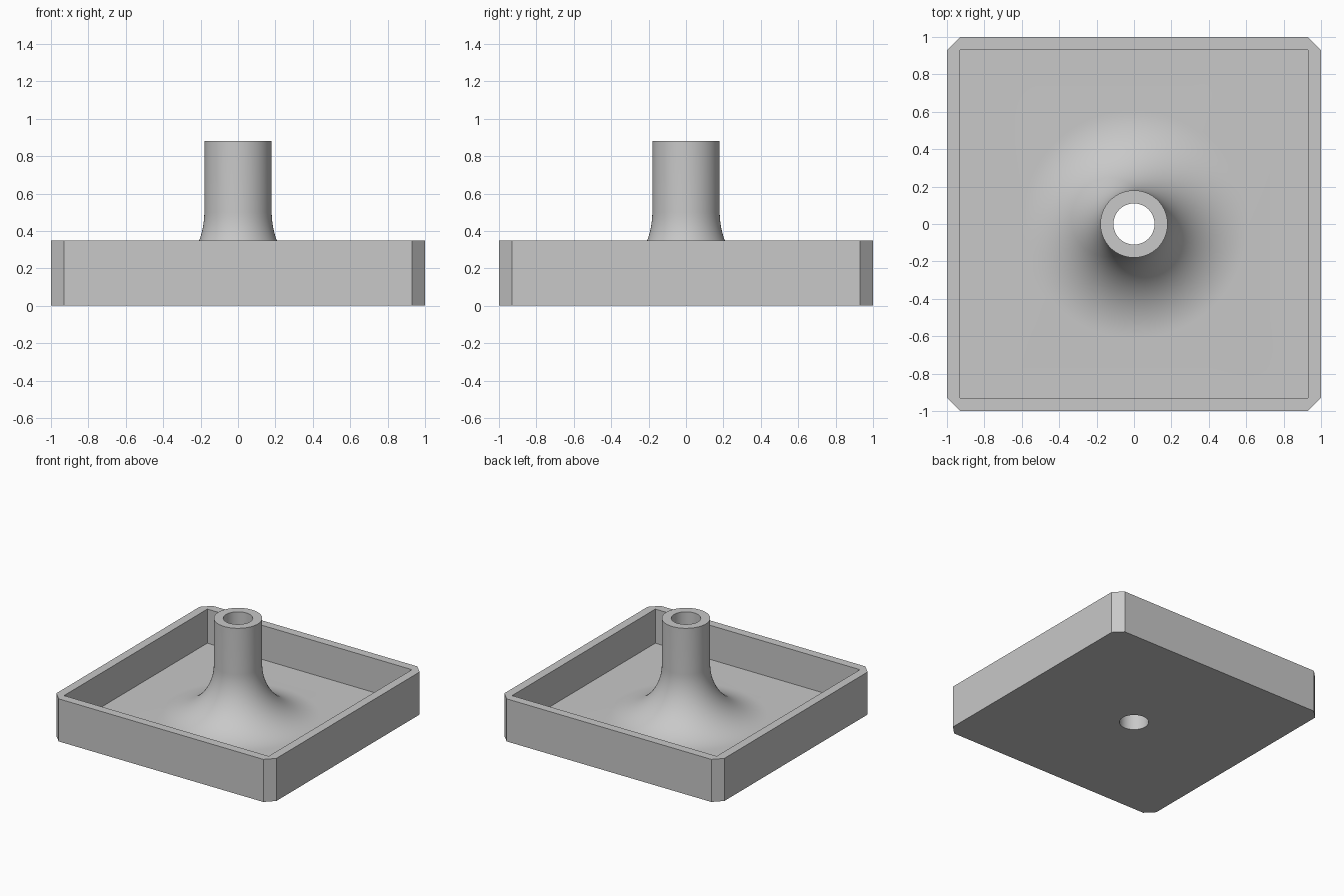
import bpy, bmesh
from math import sin, cos, pi, radians

cube = bpy.data.objects.get("Cube")
if cube:
    bpy.data.objects.remove(cube, do_unlink=True)

WALL, HEIGHT, TOP = 0.07, 0.35, 0.88
OUTER, BORE, FILLET = 0.18, 0.11, 0.43
SIDES = 96

grey = bpy.data.materials.new("plain grey")
grey.use_nodes = True
colour = (0.58, 0.58, 0.58, 1)
grey.diffuse_color = colour
grey.node_tree.nodes["Principled BSDF"].inputs["Base Color"].default_value = colour


def add_object(name, bm):
    bmesh.ops.recalc_face_normals(bm, faces=bm.faces)
    mesh = bpy.data.meshes.new(name)
    bm.to_mesh(mesh)
    bm.free()
    mesh.materials.append(grey)
    obj = bpy.data.objects.new(name, mesh)
    bpy.context.collection.objects.link(obj)
    return obj


def prism(name, outline, z0, z1):
    bm = bmesh.new()
    base = bm.faces.new([bm.verts.new((x, y, z0)) for x, y in outline])
    top = bmesh.ops.extrude_face_region(bm, geom=[base])["geom"]
    verts = [v for v in top if isinstance(v, bmesh.types.BMVert)]
    bmesh.ops.translate(bm, verts=verts, vec=(0, 0, z1 - z0))
    return add_object(name, bm)


def lathe(name, profile):
    # Solid of revolution, capped at both ends
    bm = bmesh.new()
    rings = [[bm.verts.new((r * cos(2 * pi * i / SIDES), r * sin(2 * pi * i / SIDES), z))
              for i in range(SIDES)] for r, z in profile]
    for a, b in zip(rings, rings[1:]):
        for i in range(SIDES):
            j = (i + 1) % SIDES
            bm.faces.new((a[i], a[j], b[j], b[i]))
    bm.faces.new(rings[0])
    bm.faces.new(rings[-1])
    return add_object(name, bm)


# Square tray with chamfered corners
c = 1 - WALL
tray = prism("tray_with_flared_tube",
             [(c, -1), (1, -c), (1, c), (c, 1), (-c, 1), (-1, c), (-1, -c), (-c, -1)],
             0, HEIGHT)

# Square-cornered hollow of the tray
hollow = prism("hollow_cutter", [(c, -c), (c, c), (-c, c), (-c, -c)], WALL, HEIGHT + 0.2)

# Tube that flares smoothly into the tray floor
foot = OUTER + FILLET
flare = [(foot - FILLET * sin(t), WALL + FILLET * (1 - cos(t)))
         for t in (pi / 2 * i / 24 for i in range(25))]
tube = lathe("tube_helper", [(foot, WALL / 2)] + flare + [(OUTER, TOP)])

# Bore running through tube and floor
bore = lathe("bore_cutter", [(BORE, -0.1), (BORE, TOP + 0.1)])

for helper, operation in ((hollow, "DIFFERENCE"), (tube, "UNION"), (bore, "DIFFERENCE")):
    mod = tray.modifiers.new(helper.name, "BOOLEAN")
    mod.object, mod.operation, mod.solver = helper, operation, "EXACT"
    helper.hide_render = True

# Bake the booleans and remove the helpers
bpy.context.view_layer.update()
graph = bpy.context.evaluated_depsgraph_get()
baked = bpy.data.meshes.new_from_object(tray.evaluated_get(graph))
tray.modifiers.clear()
tray.data = baked
for helper in (hollow, tube, bore):
    bpy.data.objects.remove(helper, do_unlink=True)

bpy.ops.object.select_all(action="DESELECT")
tray.select_set(True)
bpy.context.view_layer.objects.active = tray
bpy.ops.object.shade_smooth_by_angle(angle=radians(30))
